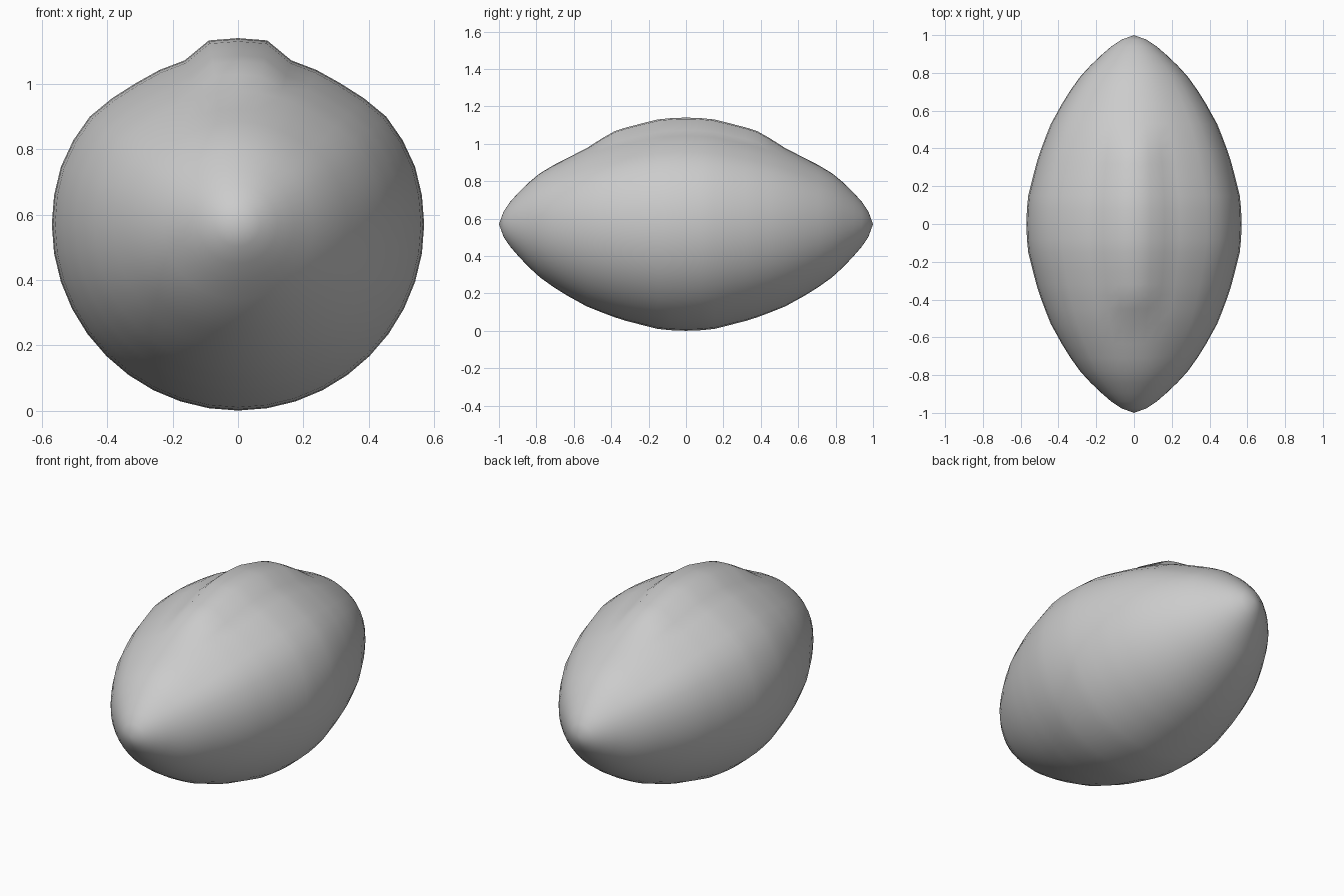
import bpy, bmesh
from math import sin, cos, radians

if "Cube" in bpy.data.objects:
    bpy.data.objects.remove(bpy.data.objects["Cube"])

# Half profile of the spindle: (distance along y, radius)
PROFILE = [(0, .57), (.08, .567), (.15, .56), (.25, .535), (.32, .517), (.38, .498),
           (.45, .472), (.53, .44), (.635, .382), (.71, .335), (.78, .285),
           (.84, .23), (.895, .172), (.94, .12), (.975, .068)]
# Flattening of the upper side per 9-degree step away from the top
FLAT = [.925, .925, .926, .93, .936, .957, .984, .993]
SIDES = 40
CENTRE = .57


def radius_scale(step, y):
    k = min(step, SIDES - step)
    if k >= len(FLAT):
        return 1
    fade = max(0, min(1, (.95 - y) / .3))
    flat = 1 - (1 - FLAT[k]) * fade
    if k <= 1:  # raised seam along the top
        raised = max(0, min(1, (.53 - y) / .13))
        flat += (1 - flat) * raised
    return flat


# Body: rings from tip to tip, closed with a fan at each end
bm = bmesh.new()
stations = [(-y, r) for y, r in PROFILE[:0:-1]] + PROFILE
rings = []
for y, r in stations:
    ring = []
    for i in range(SIDES):
        a = radians(360 / SIDES * i)
        s = r * radius_scale(i, abs(y))
        ring.append(bm.verts.new((s * sin(a), y, CENTRE + s * cos(a))))
    rings.append(ring)
for a, b in zip(rings, rings[1:]):
    for i in range(SIDES):
        j = (i + 1) % SIDES
        bm.faces.new((a[i], a[j], b[j], b[i]))
for ring, y in ((rings[0], -1), (rings[-1], 1)):
    tip = bm.verts.new((0, y, CENTRE))
    for i in range(SIDES):
        bm.faces.new((ring[i], ring[(i + 1) % SIDES], tip))
bmesh.ops.recalc_face_normals(bm, faces=bm.faces)
for f in bm.faces:
    f.smooth = True

mesh = bpy.data.meshes.new("ball_body")
bm.to_mesh(mesh)
bm.free()
bpy.context.collection.objects.link(bpy.data.objects.new("ball_body", mesh))
